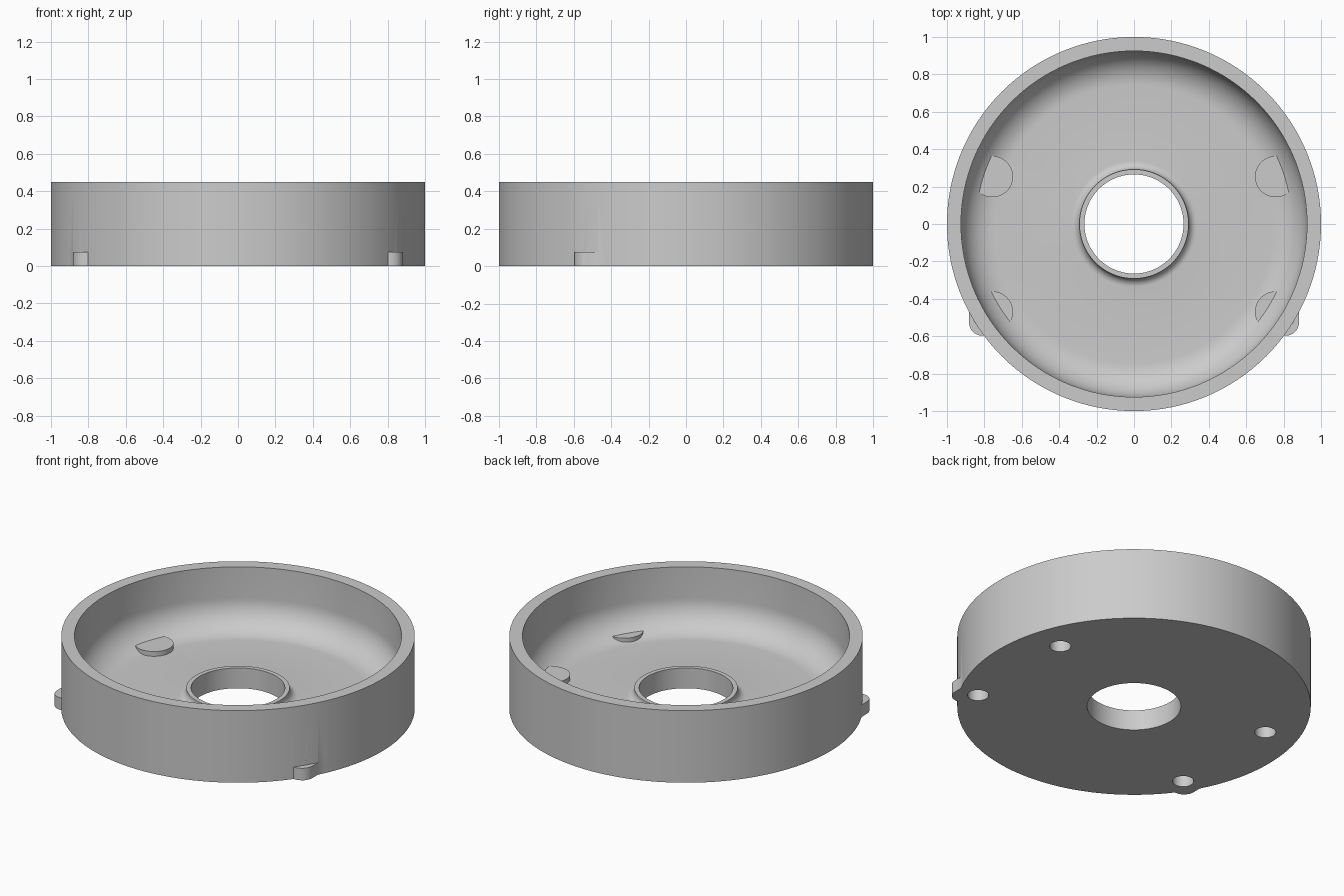
import bpy
import bmesh
from math import sin, cos, pi
from mathutils import Matrix, Vector

HEIGHT, OUTER, INNER = 0.45, 1.0, 0.925
FLOOR, CORNER = 0.075, 0.18
BORE, COLLAR, COLLAR_TOP, FILLET = 0.265, 0.292, 0.127, 0.045
SEGMENTS = 128

if "Cube" in bpy.data.objects:
    bpy.data.objects.remove(bpy.data.objects["Cube"])

grey = bpy.data.materials.new("light grey")
grey.use_nodes = True
grey.diffuse_color = (0.6, 0.6, 0.6, 1)
grey.node_tree.nodes["Principled BSDF"].inputs["Base Color"].default_value = (0.6, 0.6, 0.6, 1)


def make_object(name, bm):
    bmesh.ops.recalc_face_normals(bm, faces=bm.faces)
    mesh = bpy.data.meshes.new(name)
    bm.to_mesh(mesh)
    bm.free()
    mesh.materials.append(grey)
    obj = bpy.data.objects.new(name, mesh)
    bpy.context.collection.objects.link(obj)
    return obj


def arc(cx, cz, radius, start, end, steps):
    """Profile points along an arc in the xz plane."""
    angles = [start + (end - start) * i / steps for i in range(steps + 1)]
    return [(cx + radius * cos(a), cz + radius * sin(a)) for a in angles]


def cylinder(name, x, y, radius, bottom, top):
    bm = bmesh.new()
    bmesh.ops.create_cone(bm, cap_ends=True, segments=48, radius1=radius, radius2=radius,
                          depth=top - bottom,
                          matrix=Matrix.Translation((x, y, (bottom + top) / 2)))
    return make_object(name, bm)


def rounded_block(name, low, high, radius):
    """Box with its four upright edges rounded."""
    low, high = Vector(low), Vector(high)
    bm = bmesh.new()
    bmesh.ops.create_cube(bm, size=1, matrix=Matrix.Translation((low + high) / 2)
                          @ Matrix.Diagonal((high - low).to_4d()))
    upright = [e for e in bm.edges if abs(e.verts[0].co.z - e.verts[1].co.z) > 0.01]
    bmesh.ops.bevel(bm, geom=upright, offset=radius, segments=8, profile=0.5, affect='EDGES')
    return make_object(name, bm)


def combine(target, part, operation):
    mod = target.modifiers.new(part.name, 'BOOLEAN')
    mod.operation = operation
    mod.solver = 'EXACT'
    mod.object = part
    bpy.context.view_layer.objects.active = target
    bpy.ops.object.modifier_apply(modifier=mod.name)
    bpy.data.objects.remove(part)


# Round tray: revolved closed profile with wall, floor fillet and bore collar
profile = [(BORE, 0), (OUTER, 0), (OUTER, HEIGHT), (INNER, HEIGHT)]
profile += arc(INNER - CORNER, FLOOR + CORNER, CORNER, 0, -pi / 2, 14)
profile += arc(COLLAR + FILLET, FLOOR + FILLET, FILLET, -pi / 2, -pi, 8)
profile += [(COLLAR, COLLAR_TOP), (BORE, COLLAR_TOP)]
bm = bmesh.new()
verts = [bm.verts.new((r, 0, z)) for r, z in profile]
edges = [bm.edges.new((verts[i - 1], verts[i])) for i in range(len(verts))]
bmesh.ops.spin(bm, geom=verts + edges, cent=(0, 0, 0), axis=(0, 0, 1),
               angle=2 * pi, steps=SEGMENTS, use_merge=True)
bmesh.ops.remove_doubles(bm, verts=bm.verts, dist=0.0001)
tray = make_object("round_tray", bm)

# Outer lobes, screw bosses and blind screw holes on both sides
for side in (-1, 1):
    xs = sorted((side * 0.68, side * 0.882))
    lobe = rounded_block("lobe", (xs[0], -0.597, 0), (xs[1], -0.40, FLOOR), 0.07)
    combine(tray, lobe, 'UNION')
    for y in (-0.47, 0.253):
        combine(tray, cylinder("boss", side * 0.757, y, 0.11, 0.02, 0.105), 'UNION')
        combine(tray, cylinder("hole", side * 0.757, y, 0.06, -0.05, 0.08), 'DIFFERENCE')

bpy.ops.object.select_all(action='DESELECT')
tray.select_set(True)
bpy.context.view_layer.objects.active = tray
bpy.ops.object.shade_smooth_by_angle(angle=pi / 6)
